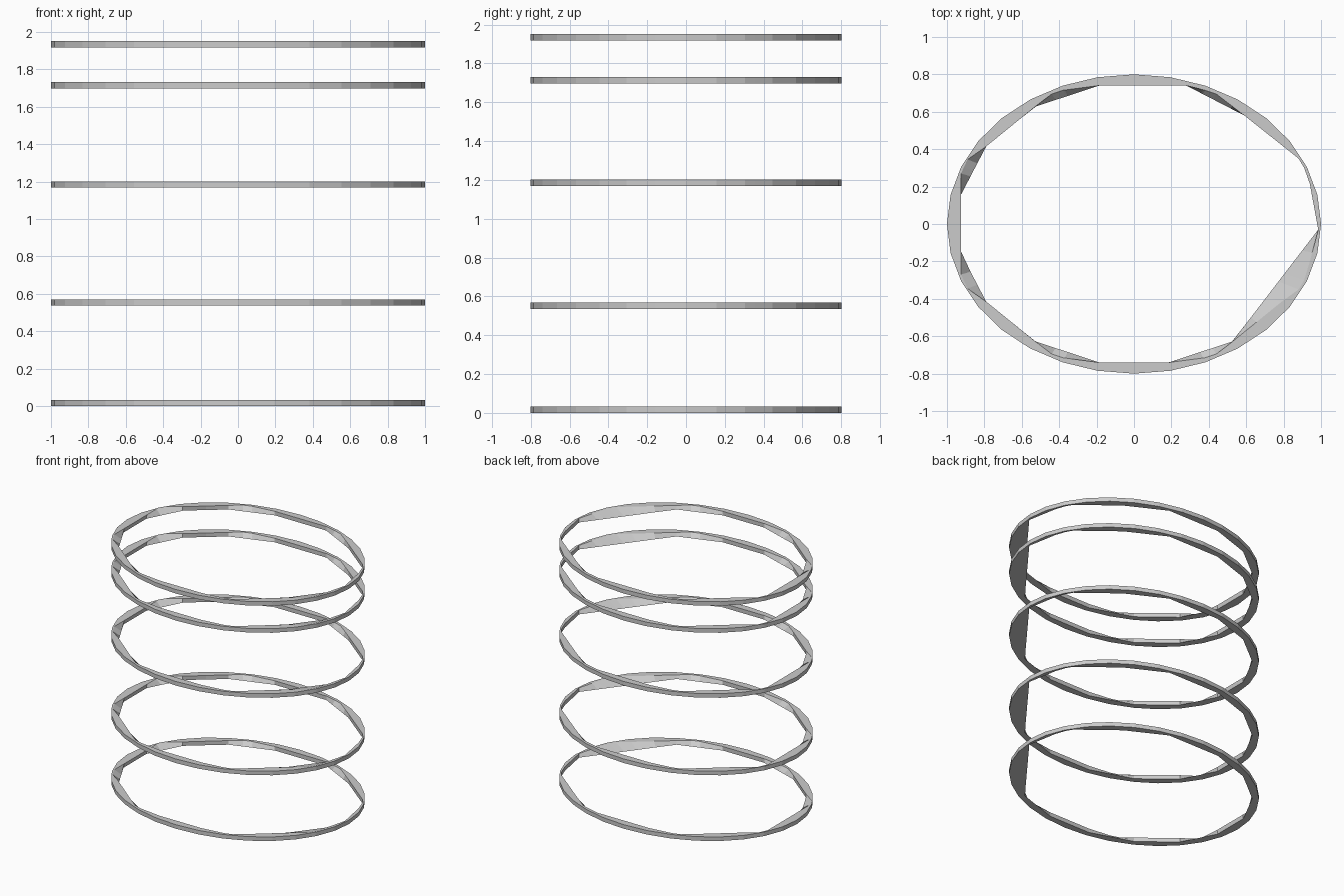
import bpy, bmesh, math

if "Cube" in bpy.data.objects:
    bpy.data.objects.remove(bpy.data.objects["Cube"])

STEEL = bpy.data.materials.new("light_grey")
STEEL.diffuse_color = (0.6, 0.6, 0.6, 1)
STEEL.use_nodes = True
STEEL.node_tree.nodes["Principled BSDF"].inputs["Base Color"].default_value = STEEL.diffuse_color
THICK = 0.033
LEVELS = [0.0, 0.536, 1.168, 1.698, 1.918]


def ellipse_pt(rx, ry, deg):
    a = math.radians(deg)
    return (rx * math.cos(a), ry * math.sin(a))


def radius_at(poly, a):
    """Distance from the centre to a closed polygon along angle a."""
    dx, dy = math.cos(a), math.sin(a)
    best = 0
    for (x1, y1), (x2, y2) in zip(poly, poly[1:] + poly[:1]):
        ex, ey = x2 - x1, y2 - y1
        den = dx * ey - dy * ex
        if abs(den) < 1e-9:
            continue
        t = (x1 * ey - y1 * ex) / den
        s = (x1 * dy - y1 * dx) / den
        if t > 0 and -1e-6 <= s <= 1 + 1e-6:
            best = max(best, t)
    return best


# Outer rim: 32-sided ellipse
outer = [ellipse_pt(1.0, 0.8, 11.25 * i) for i in range(32)]

# Inner edges: straight cuts on the underside, rounded corners on top
right_side = [(0.985, -0.03), (0.94, 0.215), (0.91, 0.30), (0.88, 0.35), (0.59, 0.58)]
inner_low = right_side + [(0.28, 0.74)] + [
    ellipse_pt(0.948, 0.755, 101.25 + 22.5 * i) for i in range(10)]
corner_a = [(0.19, 0.74), (0.38, 0.715), (0.44, 0.695), (0.525, 0.63)]
corner_b = [(0.79, 0.415), (0.89, 0.345), (0.925, 0.27)]
quarter = corner_a + corner_b
inner_top = (right_side + [(0.44, 0.695), (0.38, 0.715), (0.28, 0.74)]
             + [(-x, y) for x, y in quarter]
             + [(-x, -y) for x, y in reversed(quarter)]
             + [(x, -y) for x, y in corner_a]
             + [(0.79, -0.415), (0.88, -0.35), (0.91, -0.30), (0.94, -0.2)])

# Shared angles so that every loop keeps its exact corners
angles = []
for a in sorted(math.atan2(y, x) for x, y in outer + inner_low + inner_top):
    if not angles or a - angles[-1] > 0.004:
        angles.append(a)
if angles[0] + 2 * math.pi - angles[-1] < 0.004:
    angles.pop()


def make_ring(name, z):
    bm = bmesh.new()
    loops = []
    for poly, h in ((outer, z), (outer, z + THICK),
                    (inner_top, z + THICK), (inner_low, z)):
        loop = []
        for a in angles:
            r = radius_at(poly, a)
            loop.append(bm.verts.new((r * math.cos(a), r * math.sin(a), h)))
        loops.append(loop)
    n = len(angles)
    for k in range(4):
        p, q = loops[k], loops[(k + 1) % 4]
        for i in range(n):
            j = (i + 1) % n
            bm.faces.new((p[i], p[j], q[j], q[i]))
    bmesh.ops.recalc_face_normals(bm, faces=bm.faces)
    me = bpy.data.meshes.new(name)
    bm.to_mesh(me)
    bm.free()
    me.materials.append(STEEL)
    bpy.context.collection.objects.link(bpy.data.objects.new(name, me))


# Stack of hoops
for i, z in enumerate(LEVELS):
    make_ring(f"hoop_{i + 1}", z)
